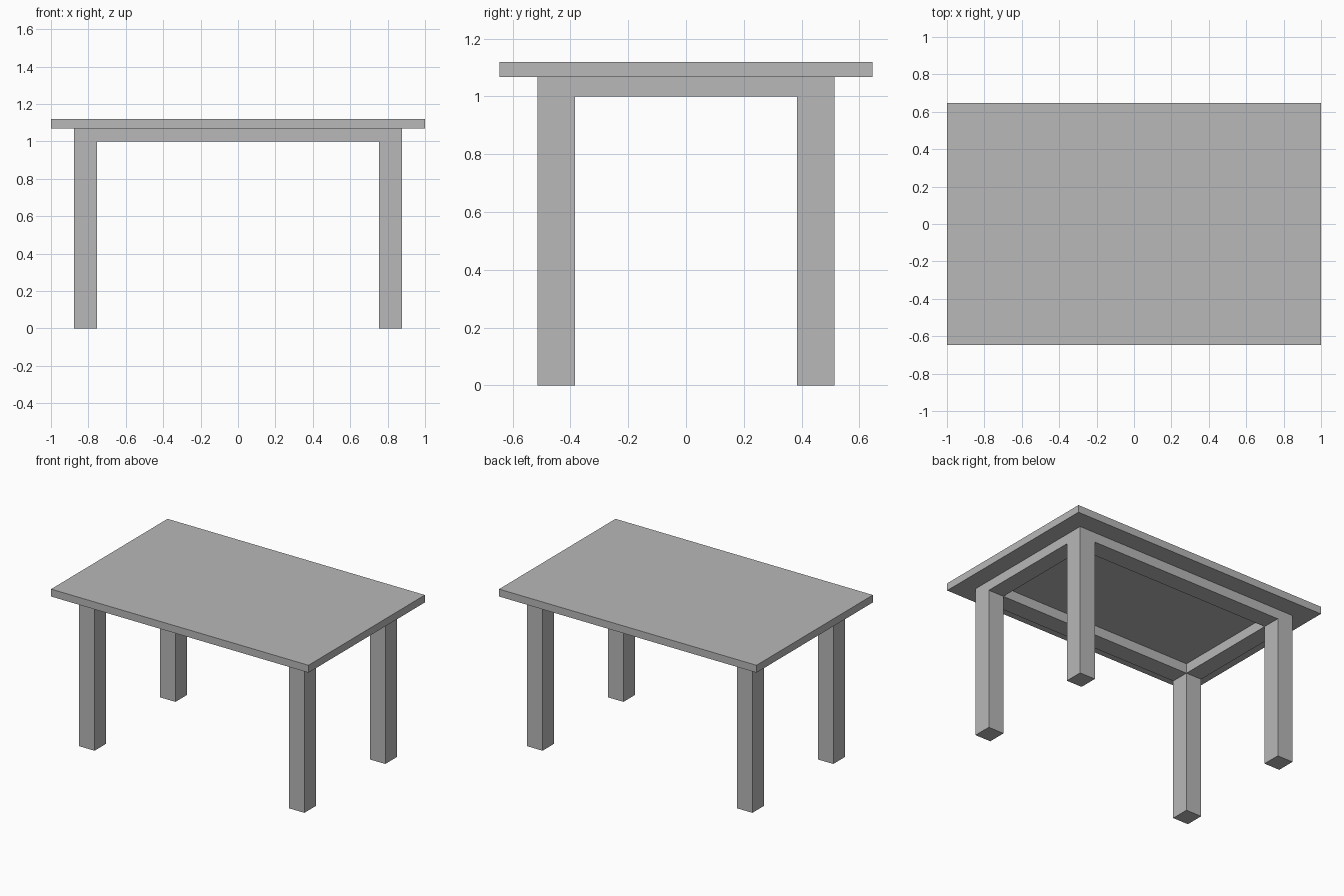
import bpy

cube = bpy.data.objects.get("Cube")
if cube:
    bpy.data.objects.remove(cube, do_unlink=True)

# Single plain grey
GREY = (0.48, 0.48, 0.48, 1)
grey = bpy.data.materials.new("plain grey")
grey.use_nodes = True
grey.diffuse_color = GREY
grey.node_tree.nodes["Principled BSDF"].inputs["Base Color"].default_value = GREY


def box(name, low, high):
    """Axis-aligned box between two corners."""
    bpy.ops.mesh.primitive_cube_add(size=1)
    obj = bpy.context.object
    obj.name = name
    for v in obj.data.vertices:
        v.co = [(a + b) / 2 + c * (b - a) for a, b, c in zip(low, high, v.co)]
    obj.data.materials.append(grey)
    return obj


TOP, UNDERSIDE, RAIL_BOTTOM = 1.12, 1.068, 1.0
OUT_X, IN_X = 0.876, 0.755
OUT_Y, IN_Y = 0.514, 0.384

# Table top
box("table_top", (-1, -0.646, UNDERSIDE), (1, 0.646, TOP))

# Legs at the four corners
for side, sx in (("left", 1), ("right", -1)):
    for end, sy in (("front", -1), ("back", 1)):
        xs = sorted((sx * IN_X, sx * OUT_X))
        ys = sorted((sy * IN_Y, sy * OUT_Y))
        box(f"{end}_{side}_leg", (xs[0], ys[0], 0), (xs[1], ys[1], UNDERSIDE))

# Apron rails, as thick as the legs and flush with them
for end, s in (("front", -1), ("back", 1)):
    ys = sorted((s * IN_Y, s * OUT_Y))
    box(f"{end}_rail", (-IN_X, ys[0], RAIL_BOTTOM), (IN_X, ys[1], UNDERSIDE))
for side, s in (("left", 1), ("right", -1)):
    xs = sorted((s * IN_X, s * OUT_X))
    box(f"{side}_rail", (xs[0], -IN_Y, RAIL_BOTTOM), (xs[1], IN_Y, UNDERSIDE))
